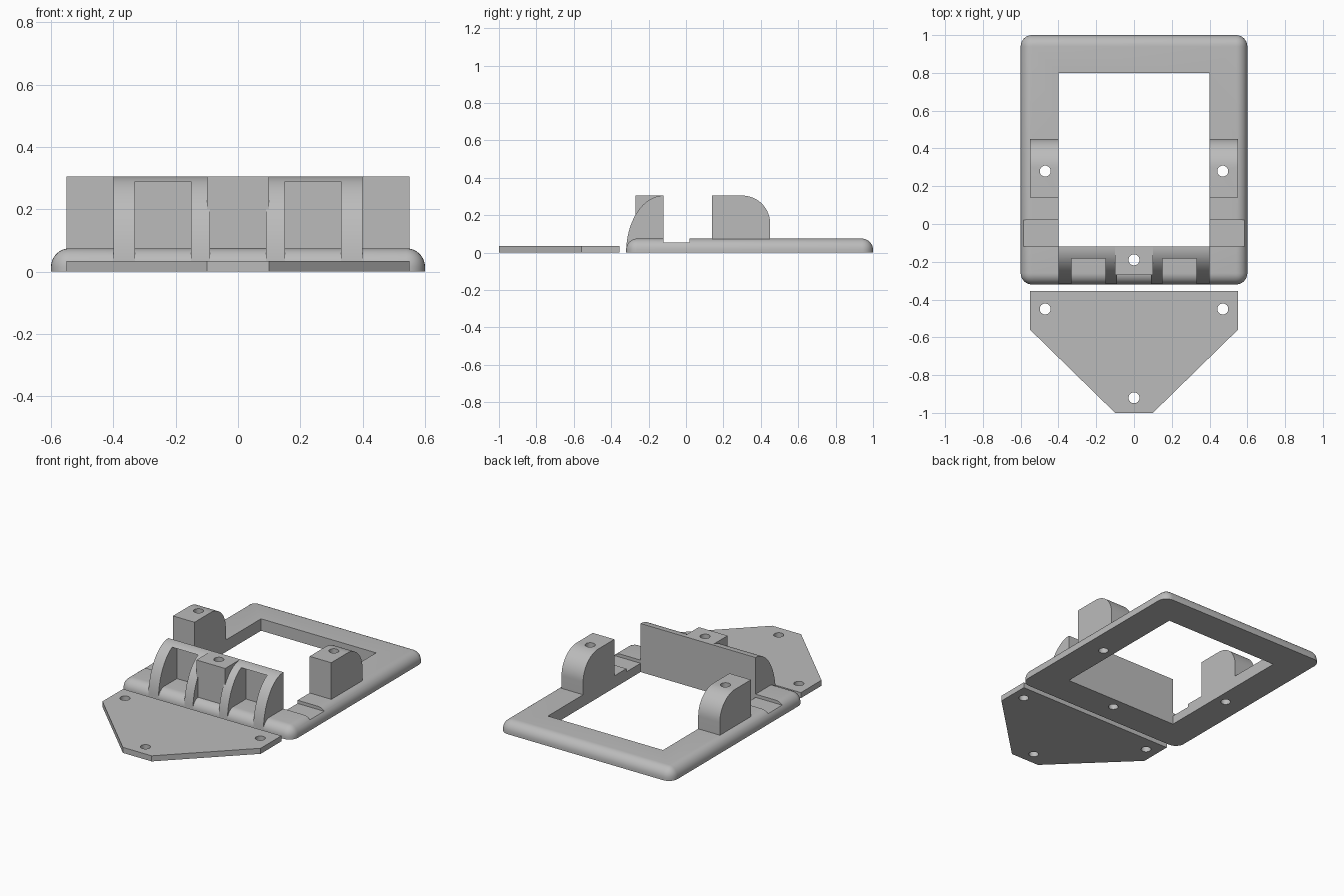
import bpy
import bmesh
import math
from mathutils import Vector

cube = bpy.data.objects.get("Cube")
if cube:
    bpy.data.objects.remove(cube, do_unlink=True)

grey = bpy.data.materials.new("mid grey")
grey.use_nodes = True
grey.diffuse_color = (0.5, 0.5, 0.5, 1)
grey.node_tree.nodes["Principled BSDF"].inputs["Base Color"].default_value = (0.5, 0.5, 0.5, 1)


def finish(name, bm):
    bmesh.ops.recalc_face_normals(bm, faces=bm.faces)
    mesh = bpy.data.meshes.new(name)
    bm.to_mesh(mesh)
    bm.free()
    mesh.materials.append(grey)
    obj = bpy.data.objects.new(name, mesh)
    bpy.context.collection.objects.link(obj)
    return obj


def prism(name, points, offset):
    """Extrude a closed outline of 3D points along an offset."""
    bm = bmesh.new()
    face = bm.faces.new([bm.verts.new(p) for p in points])
    ext = bmesh.ops.extrude_face_region(bm, geom=[face])
    verts = [v for v in ext["geom"] if isinstance(v, bmesh.types.BMVert)]
    bmesh.ops.translate(bm, verts=verts, vec=Vector(offset))
    return finish(name, bm)


def box(name, x0, x1, y0, y1, z0, z1):
    corners = [(x0, y0, z0), (x1, y0, z0), (x1, y1, z0), (x0, y1, z0)]
    return prism(name, corners, (0, 0, z1 - z0))


def side_profile(name, x0, x1, yz):
    return prism(name, [(x0, y, z) for y, z in yz], (x1 - x0, 0, 0))


def combine(target, tool, operation):
    """Apply a boolean and discard the tool."""
    tool.hide_render = True
    mod = target.modifiers.new("boolean", 'BOOLEAN')
    mod.operation, mod.solver, mod.object = operation, 'EXACT', tool
    bpy.context.view_layer.objects.active = target
    bpy.ops.object.modifier_apply(modifier=mod.name)
    bpy.data.objects.remove(tool, do_unlink=True)


def drill(target, x, y):
    steps = [2 * math.pi * i / 32 for i in range(32)]
    ring = [(x + 0.029 * math.cos(a), y + 0.029 * math.sin(a), -0.1) for a in steps]
    combine(target, prism("drill", ring, (0, 0, 0.6)), 'DIFFERENCE')


# Base frame with rounded corners and top edge
frame = box("bracket_frame", -0.6, 0.6, -0.32, 1, 0, 0.075)
bm = bmesh.new()
bm.from_mesh(frame.data)
edges = [e for e in bm.edges if max(v.co.z for v in e.verts) > 0.01]
bmesh.ops.bevel(bm, geom=edges, offset=0.06, segments=8, profile=0.5, affect='EDGES')
bm.to_mesh(frame.data)
bm.free()

# Curved front housing hollowed by two pockets and a centre recess
HEIGHT, BASE, BACK = 0.305, 0.02, -0.12
start = math.asin(BASE / HEIGHT)
curve = []
for i in range(25):
    a = start + (math.pi / 2 - start) * i / 24
    curve.append((BACK - 0.2 * math.cos(a), HEIGHT * math.sin(a)))
housing = side_profile("housing", -0.4, 0.4, curve + [(-0.11, HEIGHT), (-0.11, BASE)])
for x0, x1 in ((-0.33, -0.15), (0.15, 0.33)):
    combine(housing, box("pocket", x0, x1, -0.5, -0.135, -0.1, 0.29), 'DIFFERENCE')
combine(housing, box("recess", -0.09, 0.09, -0.5, -0.2, -0.1, 0.5), 'DIFFERENCE')
combine(housing, box("centre_post", -0.1, 0.1, -0.27, -0.115, BASE, HEIGHT), 'UNION')
combine(frame, housing, 'UNION')

# Side posts with a rounded rear top
arc = [(0.3 + 0.15 * math.sin(a), 0.155 + 0.15 * math.cos(a))
       for a in (math.pi / 2 * i / 16 for i in range(17))]
for x0, x1 in ((-0.55, -0.38), (0.38, 0.55)):
    post = side_profile("post", x0, x1, [(0.14, 0.04), (0.14, HEIGHT)] + arc + [(0.45, 0.04)])
    combine(frame, post, 'UNION')

# Central opening, side notches and screw holes
combine(frame, box("opening", -0.4, 0.4, BACK, 0.8, -0.1, 0.5), 'DIFFERENCE')
for x0, x1 in ((-0.7, -0.39), (0.39, 0.7)):
    combine(frame, box("notch", x0, x1, BACK, 0.02, 0.055, 0.2), 'DIFFERENCE')
for x, y in ((-0.47, 0.28), (0.47, 0.28), (0, -0.19)):
    drill(frame, x, y)

# Separate tapered cover plate
outline = [(-0.55, -0.355), (-0.55, -0.56), (-0.1, -1), (0.1, -1), (0.55, -0.56), (0.55, -0.355)]
plate = prism("cover_plate", [(x, y, 0) for x, y in outline], (0, 0, 0.035))
for x, y in ((-0.47, -0.45), (0.47, -0.45), (0, -0.92)):
    drill(plate, x, y)

# Smooth curves, sharp edges
for obj in (frame, plate):
    bpy.ops.object.select_all(action='DESELECT')
    obj.select_set(True)
    bpy.context.view_layer.objects.active = obj
    bpy.ops.object.shade_smooth_by_angle(angle=math.radians(30))
